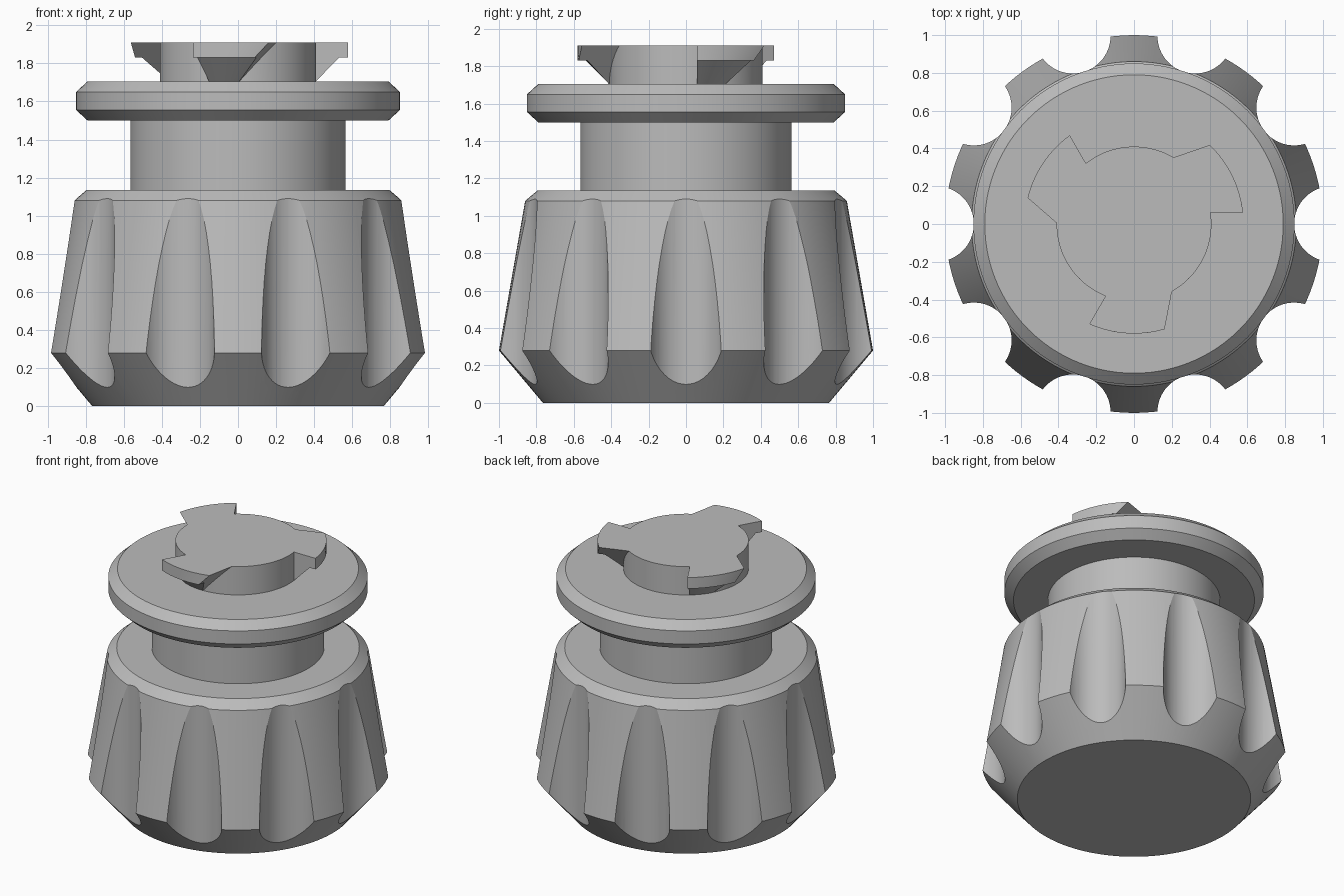
import bpy
import bmesh
from math import sin, cos, asin, acos, radians, tau
from mathutils import Matrix

cube = bpy.data.objects.get("Cube")
if cube:
    bpy.data.objects.remove(cube, do_unlink=True)

SEGMENTS = 120

grey = bpy.data.materials.new("plain grey")
grey.use_nodes = True
grey.diffuse_color = (0.5, 0.5, 0.5, 1)
grey.node_tree.nodes["Principled BSDF"].inputs["Base Color"].default_value = (0.5, 0.5, 0.5, 1)


def make_object(name, bm):
    bmesh.ops.recalc_face_normals(bm, faces=bm.faces)
    mesh = bpy.data.meshes.new(name)
    bm.to_mesh(mesh)
    bm.free()
    mesh.materials.append(grey)
    obj = bpy.data.objects.new(name, mesh)
    bpy.context.collection.objects.link(obj)
    return obj


def loft(bm, rings):
    """Skin a stack of equal closed rings and cap both ends."""
    loops = [[bm.verts.new(p) for p in ring] for ring in rings]
    n = len(loops[0])
    for low, high in zip(loops, loops[1:]):
        for i in range(n):
            j = (i + 1) % n
            bm.faces.new((low[i], low[j], high[j], high[i]))
    bm.faces.new(loops[0][::-1])
    bm.faces.new(loops[-1])


def lathe(name, profile):
    bm = bmesh.new()
    loft(bm, [[(r * cos(tau * i / SEGMENTS), r * sin(tau * i / SEGMENTS), z)
               for i in range(SEGMENTS)] for r, z in profile])
    return make_object(name, bm)


def apply_boolean(target, cutter, operation):
    mod = target.modifiers.new("boolean", "BOOLEAN")
    mod.operation = operation
    mod.solver = "EXACT"
    mod.object = cutter
    bpy.context.view_layer.update()
    graph = bpy.context.evaluated_depsgraph_get()
    mesh = bpy.data.meshes.new_from_object(target.evaluated_get(graph))
    target.modifiers.clear()
    target.data = mesh
    bpy.data.objects.remove(cutter, do_unlink=True)


# Tapered grip with ten vertical flutes
grip = lathe("fluted_grip", [(0.765, 0), (1.0, 0.28), (0.86, 1.08), (0.795, 1.135)])
bm = bmesh.new()
for i in range(10):
    place = Matrix.Rotation(tau * i / 10, 4, "Z") @ Matrix.Translation((1.048, 0, 0.6))
    bmesh.ops.create_cone(bm, cap_ends=True, segments=64, radius1=0.2, radius2=0.2,
                          depth=2, matrix=place)
apply_boolean(grip, make_object("flute_cutters", bm), "DIFFERENCE")

# Neck and chamfered flange
neck = lathe("neck_and_flange", [(0.565, 1.13), (0.565, 1.5), (0.79, 1.5), (0.85, 1.555),
                                 (0.85, 1.65), (0.79, 1.705)])

# Locking hub with three hooked tabs
TOP, BASE = 1.91, 1.705
hub = lathe("locking_hub", [(0.41, 1.7), (0.41, TOP)])


def tab_ring(radius, z, steps=20):
    """Cross-section of a tab: one upright end, one end undercut by a slope."""
    slope = 0.265 - 0.18 * (TOP - z) / (TOP - BASE)

    def arc(r):
        start = asin(0.06 / r)
        end = radians(109) - acos(slope / r)
        angles = [start + (end - start) * i / steps for i in range(steps + 1)]
        return [(r * cos(a), r * sin(a), z) for a in angles]

    return arc(radius) + arc(0.37)[::-1]


bm = bmesh.new()
for i in range(3):
    first = len(bm.verts)
    loft(bm, [tab_ring(0.412, BASE), tab_ring(0.535, 1.83), tab_ring(0.58, 1.83),
              tab_ring(0.58, TOP)])
    bm.verts.ensure_lookup_table()
    bmesh.ops.rotate(bm, verts=bm.verts[first:], cent=(0, 0, 0),
                     matrix=Matrix.Rotation(tau * i / 3, 3, "Z"))
# The repeated inner edge of the ledge level has no area, so merge it
bmesh.ops.remove_doubles(bm, verts=bm.verts, dist=0.0001)
apply_boolean(hub, make_object("locking_tabs", bm), "UNION")

# Smooth the round walls and keep the edges crisp
bpy.ops.object.select_all(action="DESELECT")
for obj in (grip, neck, hub):
    obj.select_set(True)
bpy.context.view_layer.objects.active = grip
bpy.ops.object.shade_smooth_by_angle(angle=radians(15))
